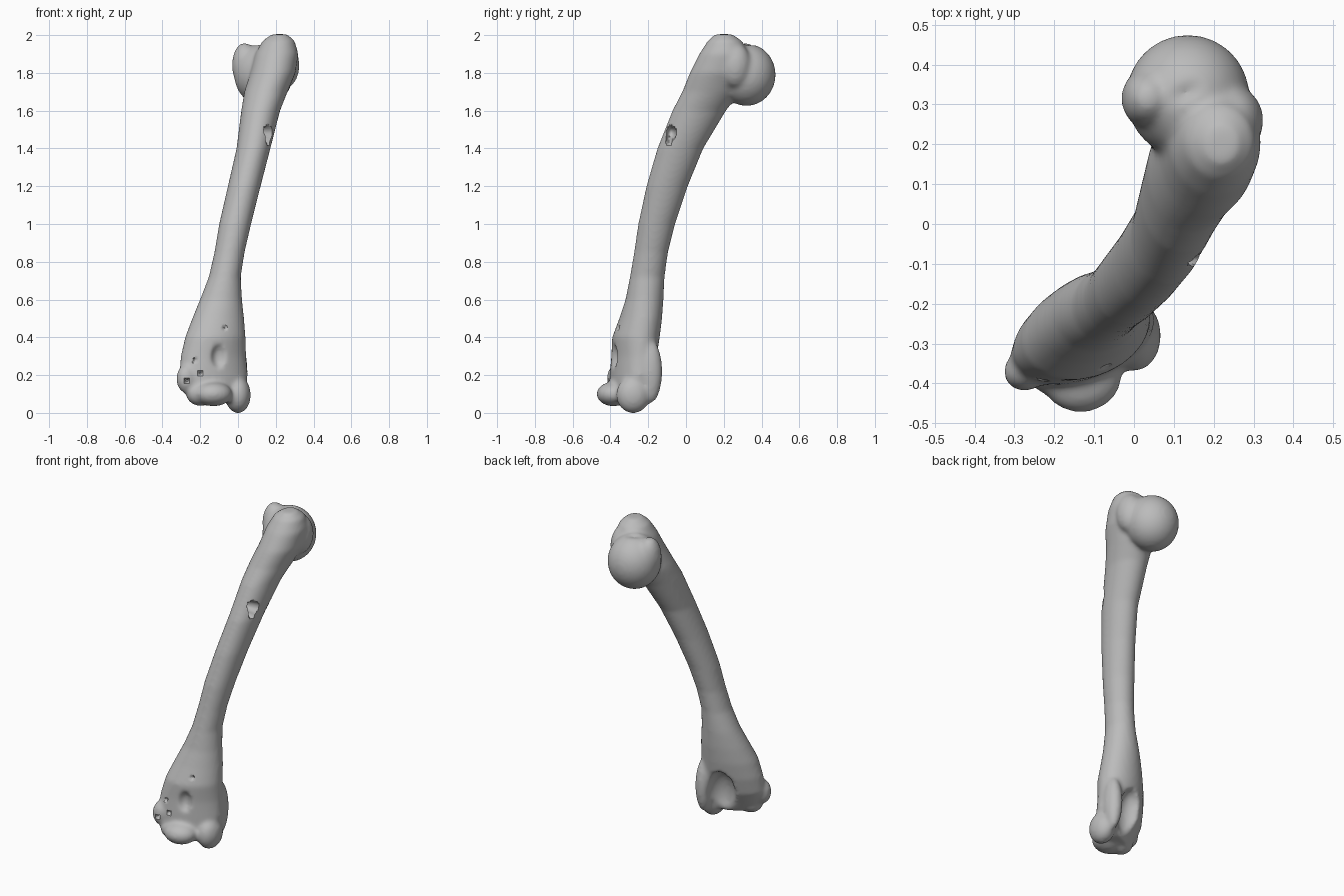
import bpy, bmesh, math
from mathutils import Matrix, Vector

cube = bpy.data.objects.get("Cube")
if cube:
    bpy.data.objects.remove(cube)

bone = bpy.data.materials.new("bone_grey")
bone.use_nodes = True
GREY = (0.5, 0.5, 0.5, 1)
bone.diffuse_color = GREY
bone.node_tree.nodes["Principled BSDF"].inputs["Base Color"].default_value = GREY


def ellipsoid(centre, radii, turn=0):
    """Matrix that takes a unit sphere to an ellipsoid turned about z (degrees)."""
    return (Matrix.Translation(centre) @ Matrix.Rotation(math.radians(turn), 4, 'Z')
            @ Matrix.Diagonal((*radii, 1)))


def blob(bm, centre, radii, turn=0):
    bmesh.ops.create_uvsphere(bm, u_segments=32, v_segments=20, radius=1,
                              matrix=ellipsoid(centre, radii, turn))


def loft(bm, sections, sides=36):
    """Skin over horizontal ellipses: z, centre x, centre y, half widths, turn."""
    rings = []
    for z, cx, cy, a, b, turn in sections:
        rot = Matrix.Rotation(math.radians(turn), 3, 'Z')
        ring = []
        for i in range(sides):
            t = math.tau * i / sides
            p = rot @ Vector((a * math.cos(t), b * math.sin(t), 0))
            ring.append(bm.verts.new(p + Vector((cx, cy, z))))
        rings.append(ring)
    for low, high in zip(rings, rings[1:]):
        for i in range(sides):
            j = (i + 1) % sides
            bm.faces.new((low[i], low[j], high[j], high[i]))
    bm.faces.new(rings[0][::-1])
    bm.faces.new(rings[-1])


def carve(mesh, push, centre, radii, turn=0):
    """Press the surface along push until it lies on the far side of an ellipsoid."""
    push = Vector(push).normalized()
    inverse = ellipsoid(centre, radii, turn).inverted()
    d = inverse.to_3x3() @ push
    for v in mesh.vertices:
        p = inverse @ v.co
        if p.length_squared < 1:
            half, square = p.dot(d), d.length_squared
            reach = math.sqrt(half * half + square * (1 - p.length_squared))
            v.co += push * ((reach - half) / square)
    mesh.update()


# Shaft, flaring into the lower blade and the upper tubercle
bm = bmesh.new()
loft(bm, [
    (0.06, -0.10, -0.32, 0.13, 0.07, 20),
    (0.12, -0.12, -0.31, 0.17, 0.08, 20),
    (0.20, -0.13, -0.29, 0.19, 0.10, 20),
    (0.30, -0.13, -0.275, 0.18, 0.11, 20),
    (0.40, -0.12, -0.265, 0.165, 0.12, 20),
    (0.50, -0.105, -0.24, 0.14, 0.11, 18),
    (0.60, -0.09, -0.22, 0.112, 0.10, 12),
    (0.72, -0.07, -0.205, 0.085, 0.092, 0),
    (0.85, -0.045, -0.185, 0.08, 0.09, 0),
    (1.00, -0.015, -0.155, 0.085, 0.098, 0),
    (1.20, 0.033, -0.10, 0.087, 0.11, 0),
    (1.40, 0.082, -0.03, 0.09, 0.122, 0),
    (1.60, 0.12, 0.07, 0.103, 0.142, 0),
    (1.70, 0.148, 0.135, 0.115, 0.155, 0),
    (1.80, 0.185, 0.175, 0.12, 0.155, 0),
    (1.90, 0.205, 0.205, 0.115, 0.135, 0),
    (1.97, 0.215, 0.205, 0.085, 0.09, 0),
    (2.005, 0.22, 0.20, 0.04, 0.045, 0),
])
# Upper end: rounded head, small inner tubercle, outer tubercle corner
blob(bm, (0.135, 0.32, 1.79), (0.155, 0.155, 0.165))
blob(bm, (0.035, 0.315, 1.84), (0.067, 0.075, 0.12))
blob(bm, (0.25, 0.26, 1.84), (0.075, 0.085, 0.12))
# Lower end: outer and inner condyles, epicondyle and back ridge
blob(bm, (0.0, -0.28, 0.095), (0.068, 0.09, 0.097))
blob(bm, (-0.13, -0.385, 0.10), (0.10, 0.088, 0.065), 10)
blob(bm, (-0.20, -0.36, 0.10), (0.075, 0.07, 0.063))
blob(bm, (-0.275, -0.37, 0.18), (0.052, 0.05, 0.075))
blob(bm, (0.0, -0.19, 0.22), (0.05, 0.065, 0.17))
bmesh.ops.recalc_face_normals(bm, faces=bm.faces)
mesh = bpy.data.meshes.new("upper_arm_bone")
bm.to_mesh(mesh)
bm.free()
mesh.materials.append(bone)
arm_bone = bpy.data.objects.new("upper_arm_bone", mesh)
bpy.context.collection.objects.link(arm_bone)
bpy.ops.object.select_all(action='DESELECT')
arm_bone.select_set(True)
bpy.context.view_layer.objects.active = arm_bone


def fuse():
    mod = arm_bone.modifiers.new("fuse", 'REMESH')
    mod.mode = 'VOXEL'
    mod.voxel_size = 0.01
    bpy.ops.object.modifier_apply(modifier=mod.name)


# Fuse the parts, then press in the rear fossa, condyle gap, front hollows and head groove
fuse()
FORWARD, BACKWARD, UP, DOWN = (0.34, -0.94, 0), (0, 1, 0), (0, 0, 1), (0, 0, -1)
carve(arm_bone.data, FORWARD, (-0.125, -0.165, 0.17), (0.088, 0.09, 0.17), 20)
carve(arm_bone.data, UP, (-0.055, -0.34, 0.0), (0.025, 0.16, 0.05), 20)
carve(arm_bone.data, BACKWARD, (-0.09, -0.42, 0.30), (0.05, 0.07, 0.08), 20)
carve(arm_bone.data, BACKWARD, (0.05, -0.38, 0.28), (0.05, 0.06, 0.12), 20)
carve(arm_bone.data, DOWN, (0.13, 0.33, 1.99), (0.10, 0.035, 0.05), 25)

# Even out the surface and soften it
fuse()
soft = arm_bone.modifiers.new("soften", 'SMOOTH')
soft.factor = 0.5
soft.iterations = 10
bpy.ops.object.modifier_apply(modifier=soft.name)

# Shaft opening and surface pits
carve(arm_bone.data, (-1, 0, 0), (0.165, -0.08, 1.485), (0.06, 0.026, 0.035))
carve(arm_bone.data, (-1, 0, 0), (0.16, -0.09, 1.45), (0.05, 0.016, 0.03))
for x, y, z in ((-0.23, -0.405, 0.28), (-0.20, -0.41, 0.21),
                (-0.27, -0.41, 0.17), (-0.07, -0.375, 0.45)):
    carve(arm_bone.data, BACKWARD, (x, y, z), (0.012, 0.035, 0.013))

bpy.ops.object.shade_smooth_by_angle(angle=math.radians(50))
